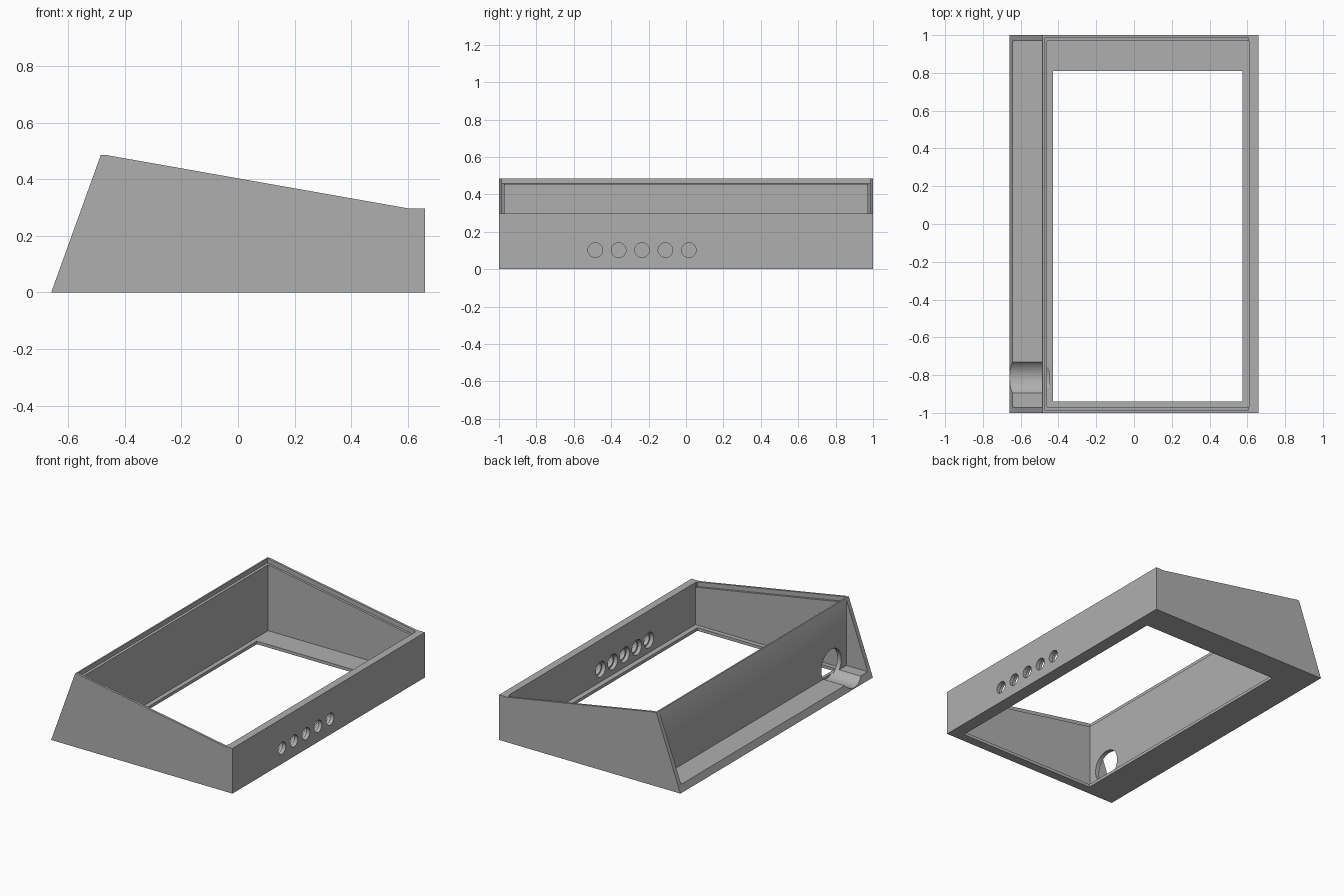
import bpy, bmesh, math
from mathutils import Matrix, Vector

default = bpy.data.objects.get("Cube")
if default:
    bpy.data.objects.remove(default, do_unlink=True)

grey = bpy.data.materials.new("plain grey")
grey.use_nodes = True
colour = (0.43, 0.43, 0.43, 1)
grey.diffuse_color = colour
grey.node_tree.nodes["Principled BSDF"].inputs["Base Color"].default_value = colour


def make_object(name, bm):
    bmesh.ops.recalc_face_normals(bm, faces=bm.faces)
    mesh = bpy.data.meshes.new(name)
    bm.to_mesh(mesh)
    bm.free()
    mesh.materials.append(grey)
    obj = bpy.data.objects.new(name, mesh)
    bpy.context.collection.objects.link(obj)
    return obj


def prism(name, profile, y0, y1):
    """Extrude an x-z profile along y."""
    bm = bmesh.new()
    face = bm.faces.new([bm.verts.new((x, y0, z)) for x, z in profile])
    new = bmesh.ops.extrude_face_region(bm, geom=[face])["geom"]
    bmesh.ops.translate(bm, vec=(0, y1 - y0, 0),
                        verts=[v for v in new if isinstance(v, bmesh.types.BMVert)])
    return make_object(name, bm)


def box(name, x0, x1, y0, y1, z0, z1):
    return prism(name, [(x0, z0), (x1, z0), (x1, z1), (x0, z1)], y0, y1)


def x_cylinder(name, x0, x1, y, z, radius, sides=48):
    bm = bmesh.new()
    place = Matrix.Translation(((x0 + x1) / 2, y, z)) @ Matrix.Rotation(math.pi / 2, 4, 'Y')
    bmesh.ops.create_cone(bm, cap_ends=True, segments=sides, radius1=radius,
                          radius2=radius, depth=x1 - x0, matrix=place)
    return make_object(name, bm)


def cut(body, cutter):
    cutter.hide_render = True
    mod = body.modifiers.new("cut", 'BOOLEAN')
    mod.operation = 'DIFFERENCE'
    mod.solver = 'EXACT'
    mod.object = cutter
    bpy.context.view_layer.objects.active = body
    bpy.ops.object.modifier_apply(modifier=mod.name)
    bpy.data.objects.remove(cutter, do_unlink=True)


# Wedge-shaped case body
ridge, front_top = Vector((-0.465, 0.485)), Vector((0.60, 0.297))
case = prism("sloped_case", [(-0.66, 0), (0.66, 0), (0.66, 0.297), front_top,
                             ridge, (-0.485, 0.485)], -1, 1)


def slope_z(x):
    return ridge.y + (x - ridge.x) * (front_top.y - ridge.y) / (front_top.x - ridge.x)


# Main cavity and floor opening
cut(case, box("cavity_cutter", -0.46, 0.61, -0.97, 0.97, 0.02, 0.8))
cut(case, box("opening_cutter", -0.43, 0.575, -0.94, 0.81, -0.1, 0.1))

# Lid ledge following the sloped rim
a, b, drop = -0.475, 0.605, 0.03
cut(case, prism("ledge_cutter", [(a, slope_z(a) - drop), (b, slope_z(b) - drop),
                                 (b, 0.8), (a, 0.8)], -0.985, 0.985))

# Open recess behind the slanted side
cut(case, box("recess_cutter", -0.9, -0.488, -0.97, 0.97, 0.045, 0.8))

# Cable hole and its trough in the recess floor
cut(case, x_cylinder("cable_cutter", -0.9, -0.45, -0.813, 0.108, 0.103, 64))

# Row of button holes, wider on the inside
for i in range(5):
    y = -0.485 + 0.125 * i
    cut(case, x_cylinder("button_cutter", 0.55, 0.7, y, 0.102, 0.039))
    cut(case, x_cylinder("counterbore_cutter", 0.59, 0.635, y, 0.102, 0.05))

# Smooth the round holes, keep the edges sharp
for obj in bpy.context.selected_objects:
    obj.select_set(False)
case.select_set(True)
bpy.context.view_layer.objects.active = case
bpy.ops.object.shade_smooth_by_angle(angle=math.radians(25))
